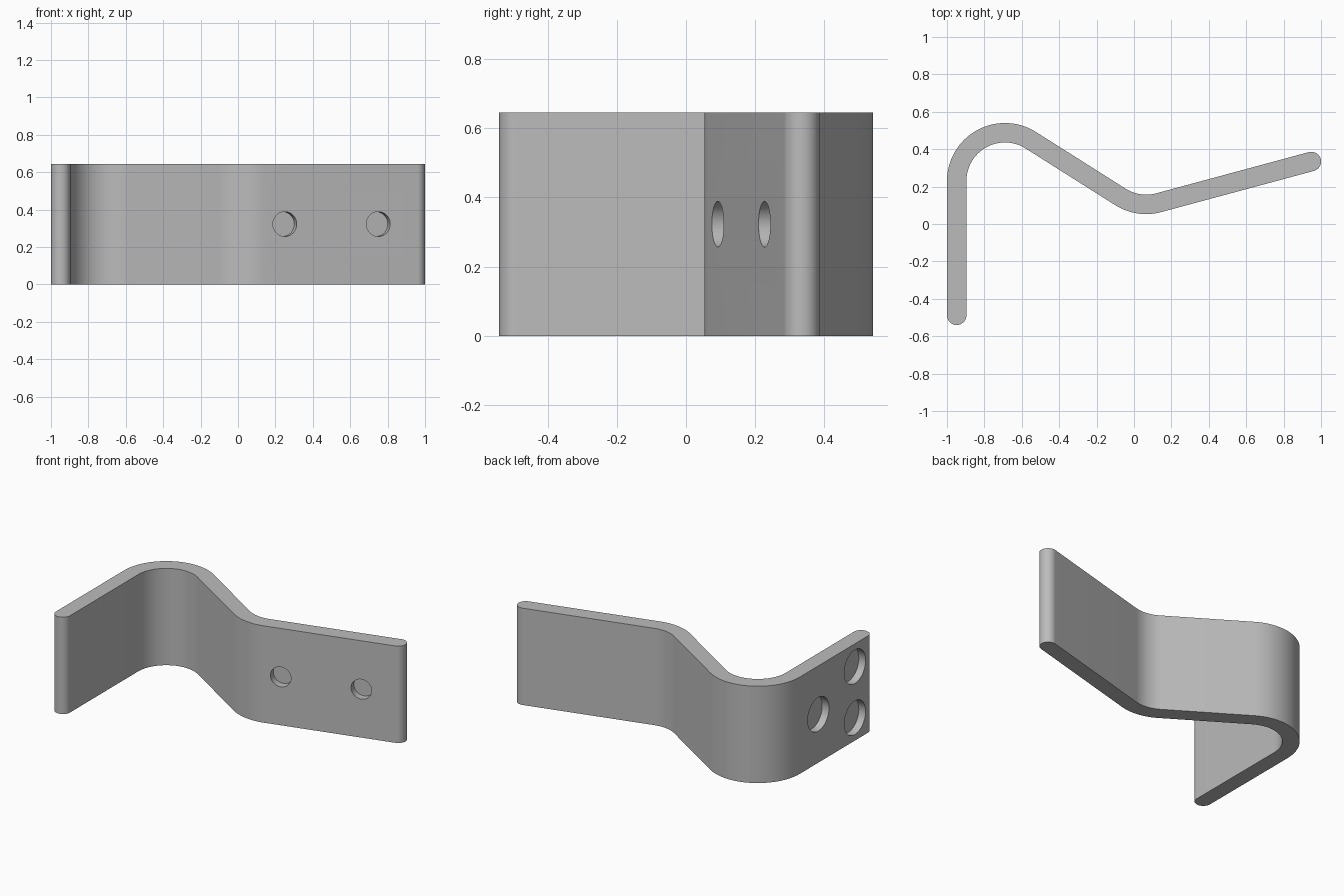
import bpy, bmesh
from math import sin, cos, asin, atan2, radians, pi
from mathutils import Vector, Matrix

if "Cube" in bpy.data.objects:
    bpy.data.objects.remove(bpy.data.objects["Cube"])

HEIGHT = 0.645     # strip width, standing upright
HALF = 0.052       # half the strip thickness
BEND = 0.258       # centreline radius of both bends
DEPTH = 0.05       # depth of the blind holes
ARM = radians(15)  # slope of the long arm

grey = bpy.data.materials.new("grey")
grey.use_nodes = True
grey.diffuse_color = (0.5, 0.5, 0.5, 1)
grey.node_tree.nodes["Principled BSDF"].inputs["Base Color"].default_value = (0.5, 0.5, 0.5, 1)


def polar(angle):
    return Vector((cos(angle), sin(angle)))


def arc(centre, radius, start, end, steps=24):
    return [centre + radius * polar(start + (end - start) * i / steps) for i in range(steps + 1)]


# Centreline key points; the slanted web is the inner tangent of both bends
leg_tip = Vector((-0.948, -0.488))
arm_tip = Vector((0.948, 0.334))
high_bend = Vector((-0.69, 0.23))
low_bend = Vector((0.065, 0.363))
gap = low_bend - high_bend
web = atan2(gap.y, gap.x) - asin(2 * BEND / gap.length)

# Closed outline of the bent strip: outer side, arm cap, inner side, leg cap
up = web + pi / 2
high = (pi, up)
low = (up + pi, ARM + 1.5 * pi)
outline = arc(high_bend, BEND + HALF, *high)
outline += arc(low_bend, BEND - HALF, *low)
outline += arc(arm_tip, HALF, ARM + pi / 2, ARM - pi / 2)
outline += arc(low_bend, BEND + HALF, *reversed(low))
outline += arc(high_bend, BEND - HALF, *reversed(high))
outline += arc(leg_tip, HALF, 0, -pi)

# Bent strip
bm = bmesh.new()
base = bm.faces.new([bm.verts.new((p.x, p.y, 0)) for p in outline])
top = bmesh.ops.extrude_face_region(bm, geom=[base])
bmesh.ops.translate(bm, vec=(0, 0, HEIGHT),
                    verts=[v for v in top["geom"] if isinstance(v, bmesh.types.BMVert)])
bmesh.ops.recalc_face_normals(bm, faces=bm.faces)
mesh = bpy.data.meshes.new("bent_strip")
bm.to_mesh(mesh)
bm.free()
strip = bpy.data.objects.new("bent_strip", mesh)
bpy.context.collection.objects.link(strip)
mesh.materials.append(grey)


def drill(x, y, z, radius, normal):
    """Cut a flat-bottomed hole whose mouth is centred on the given face point."""
    normal = Vector((normal.x, normal.y, 0))
    bpy.ops.mesh.primitive_cylinder_add(vertices=48, radius=radius, depth=2 * DEPTH)
    cutter = bpy.context.object
    cutter.name = "hole_cutter"
    cutter.hide_render = True
    cutter.data.materials.append(grey)
    cutter.data.transform(Matrix.Translation((x, y, z)) @ normal.to_track_quat('Z', 'Y').to_matrix().to_4x4())
    bpy.ops.object.select_all(action='DESELECT')
    strip.select_set(True)
    bpy.context.view_layer.objects.active = strip
    cut = strip.modifiers.new("hole", 'BOOLEAN')
    cut.operation = 'DIFFERENCE'
    cut.solver = 'EXACT'
    cut.object = cutter
    bpy.ops.object.modifier_apply(modifier=cut.name)
    bpy.data.objects.remove(cutter)


# Two small screw holes in the front of the arm
front = polar(ARM - pi / 2)
face_end = arm_tip + HALF * front
for x in (0.25, 0.75):
    y = face_end.y + (x - face_end.x) * sin(ARM) / cos(ARM)
    drill(x, y, HEIGHT / 2, 0.066, front)

# Three large pockets in the outer side of the leg
for y, dz in ((0.035, 0), (-0.35, 0.17), (-0.35, -0.17)):
    drill(leg_tip.x - HALF, y, HEIGHT / 2 + dz, 0.112, Vector((-1, 0)))

bpy.ops.object.shade_smooth_by_angle(angle=radians(30))
